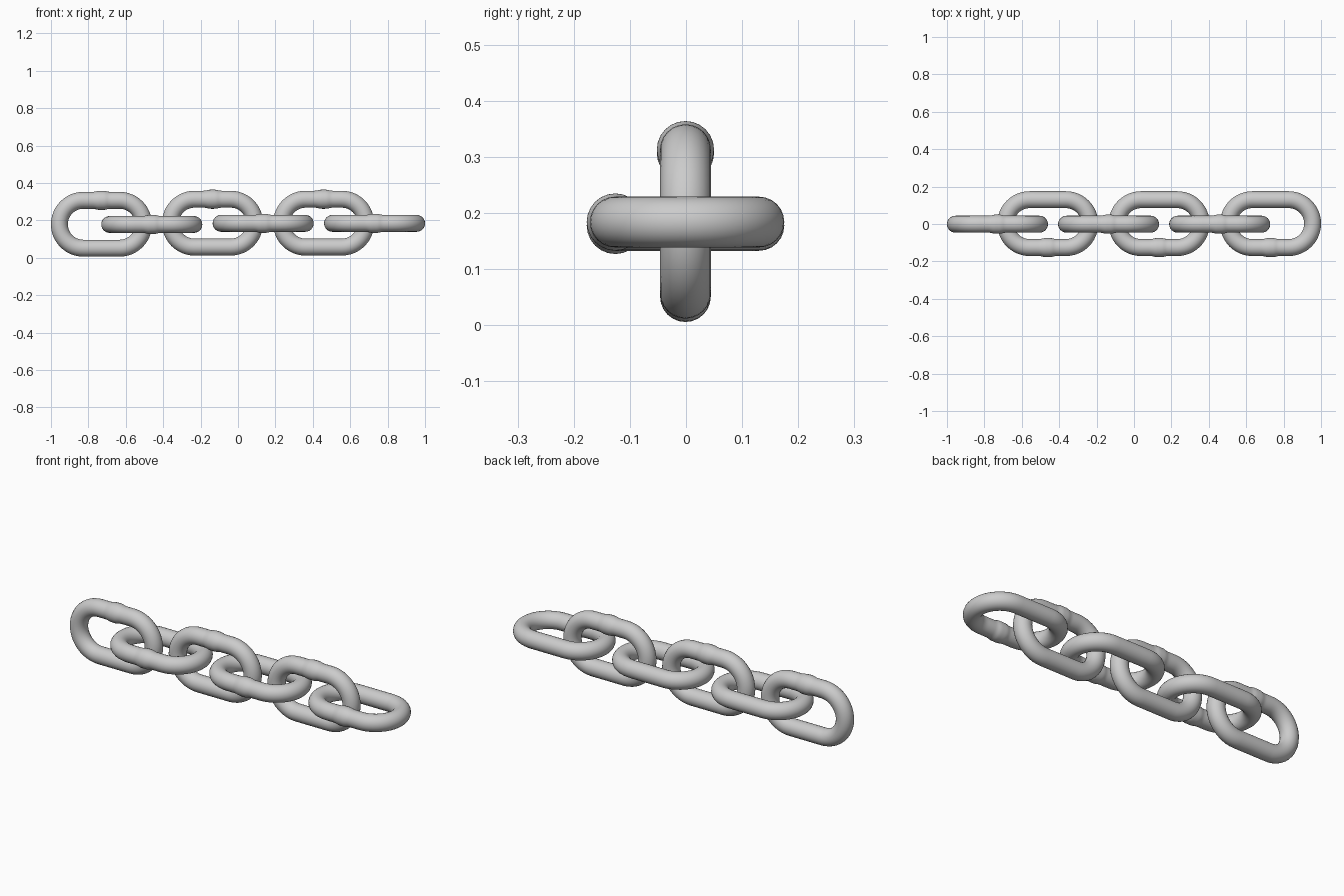
import bpy, bmesh
from math import pi, sin, cos, exp

if "Cube" in bpy.data.objects:
    bpy.data.objects.remove(bpy.data.objects["Cube"])

WIRE = 0.0452      # wire radius
BEND = 0.128       # centreline radius of the rounded ends
HALF = 0.097       # half length of the straight sides
SIDES = 24


def link_path():
    """Centreline samples: position, outward normal, wire radius."""
    pts = []
    n = 24
    # welded side, with a slight swelling in the middle
    for i in range(n):
        x = HALF - 2 * HALF * i / n
        swell = 0.0058 * exp(-(x / 0.032) ** 4)
        pts.append((x, BEND, 0, 1, WIRE + swell))
    # left end
    for i in range(n):
        a = pi / 2 + pi * i / n
        pts.append((-HALF + BEND * cos(a), BEND * sin(a), cos(a), sin(a), WIRE))
    # plain side
    for i in range(4):
        pts.append((-HALF + 2 * HALF * i / 4, -BEND, 0, -1, WIRE))
    # right end
    for i in range(n):
        a = -pi / 2 + pi * i / n
        pts.append((HALF + BEND * cos(a), BEND * sin(a), cos(a), sin(a), WIRE))
    return pts


def make_link_mesh():
    bm = bmesh.new()
    rings = []
    for x, y, nx, ny, r in link_path():
        ring = []
        for k in range(SIDES):
            t = 2 * pi * k / SIDES
            ring.append(bm.verts.new((x + nx * r * cos(t), y + ny * r * cos(t), r * sin(t))))
        rings.append(ring)
    for i, a in enumerate(rings):
        b = rings[(i + 1) % len(rings)]
        for k in range(SIDES):
            j = (k + 1) % SIDES
            bm.faces.new((a[k], a[j], b[j], b[k]))
    bmesh.ops.recalc_face_normals(bm, faces=bm.faces)
    for f in bm.faces:
        f.smooth = True
    mesh = bpy.data.meshes.new("chain_link")
    bm.to_mesh(mesh)
    bm.free()
    return mesh


mesh = make_link_mesh()


def add_link(name, loc, turn):
    ob = bpy.data.objects.new(name, mesh)
    ob.location = loc
    ob.rotation_euler = (turn, 0, 0)
    bpy.context.collection.objects.link(ob)


# upright links have the weld on top, flat links have it at the front
heights = (0.179, 0.185, 0.185)
for i, z in enumerate(heights):
    add_link(f"upright_link_{i + 1}", (-0.730 + 0.594 * i, -0.001, z), pi / 2)
    add_link(f"flat_link_{i + 1}", (-0.461 + 0.5955 * i, 0.002, z - 0.001), pi)
